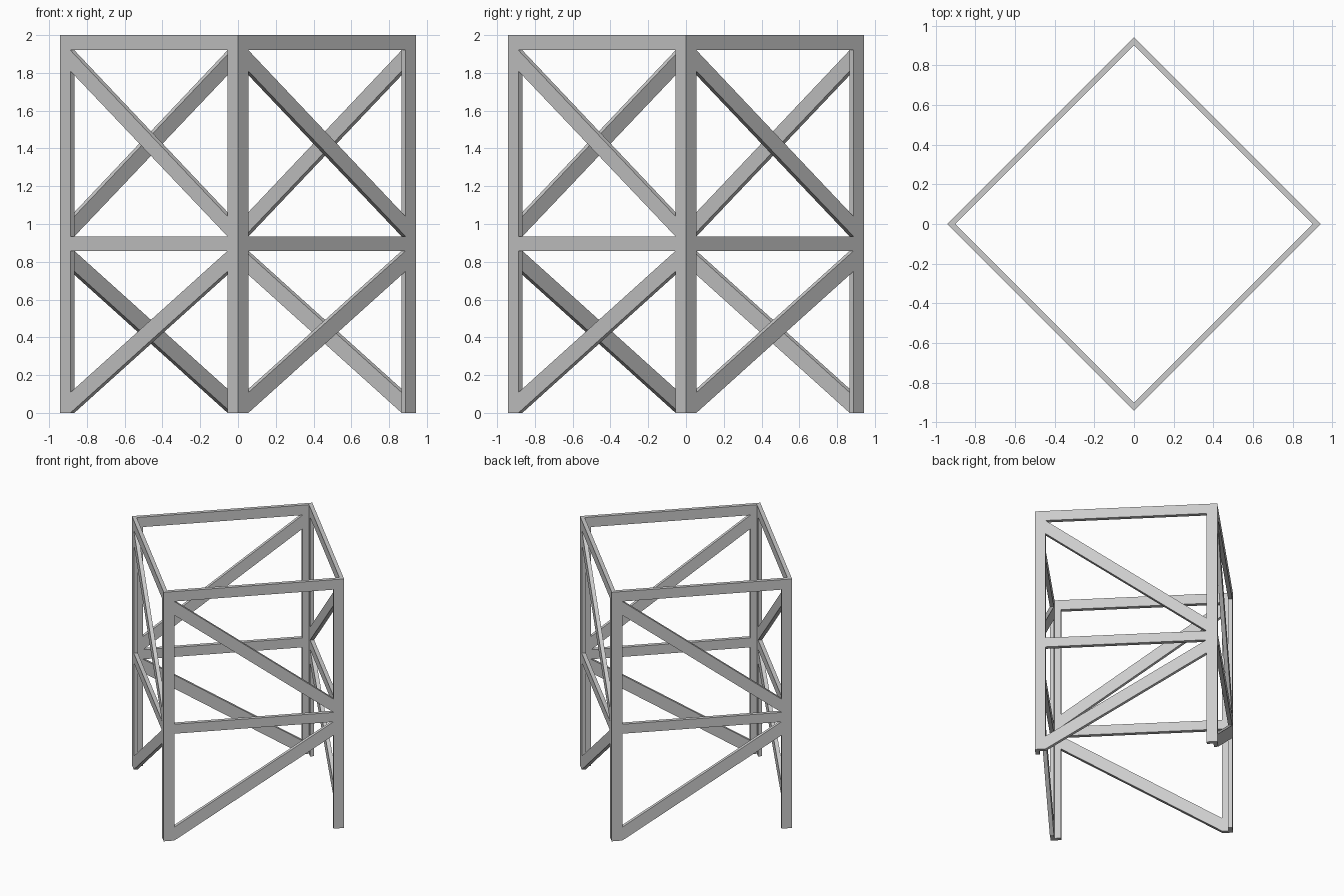
import bpy, math
from mathutils import Matrix

if "Cube" in bpy.data.objects:
    bpy.data.objects.remove(bpy.data.objects["Cube"])

H = 2 / 3        # half the side of the square plan
W = 0.078        # bar width
T = 0.03         # bar thickness
A = H - W        # inner edge of the corner posts


def prism(name, pts, rot, vertical=False, depth=T):
    """Extrude a profile: plan (x, y) upward, or side (x, z) inward."""
    n = len(pts)
    if vertical:
        verts = [(x, y, z) for z in (0, depth) for x, y in pts]
    else:
        verts = [(x, y, z) for y in (-H, -H + depth) for x, z in pts]
    faces = [tuple(reversed(range(n))) if vertical else tuple(range(n)),
             tuple(range(n, 2 * n)) if vertical else tuple(reversed(range(n, 2 * n)))]
    for i in range(n):
        j = (i + 1) % n
        quad = (i, j, j + n, i + n)
        faces.append(quad if vertical else quad[::-1])
    me = bpy.data.meshes.new(name)
    me.from_pydata(verts, [], faces)
    me.transform(rot)
    ob = bpy.data.objects.new(name, me)
    bpy.context.collection.objects.link(ob)
    return ob


def rect(z0, z1):
    return [(-A, z0), (A, z0), (A, z1), (-A, z1)]


sides = ("front_right", "back_right", "back_left", "front_left")
for k, side in enumerate(sides):
    rot = Matrix.Rotation(math.radians(45 + 90 * k), 4, 'Z')
    # L-section corner post
    prism(side + "_corner_post",
          [(-H, -H), (-A, -H), (-A, -H + T), (-H + T, -H + T), (-H + T, -A), (-H, -A)],
          rot, vertical=True, depth=2)
    # horizontal rails
    prism(side + "_top_rail", rect(1.92, 2.0), rot)
    prism(side + "_middle_rail", rect(0.858, 0.934), rot)
    # diagonal braces
    prism(side + "_upper_brace",
          [(-A, 1.81), (A, 0.934), (A, 1.04), (-A, 1.92)], rot)
    prism(side + "_lower_brace",
          [(-A, 0.0), (A, 0.75), (A, 0.858), (-A, 0.108)], rot)
